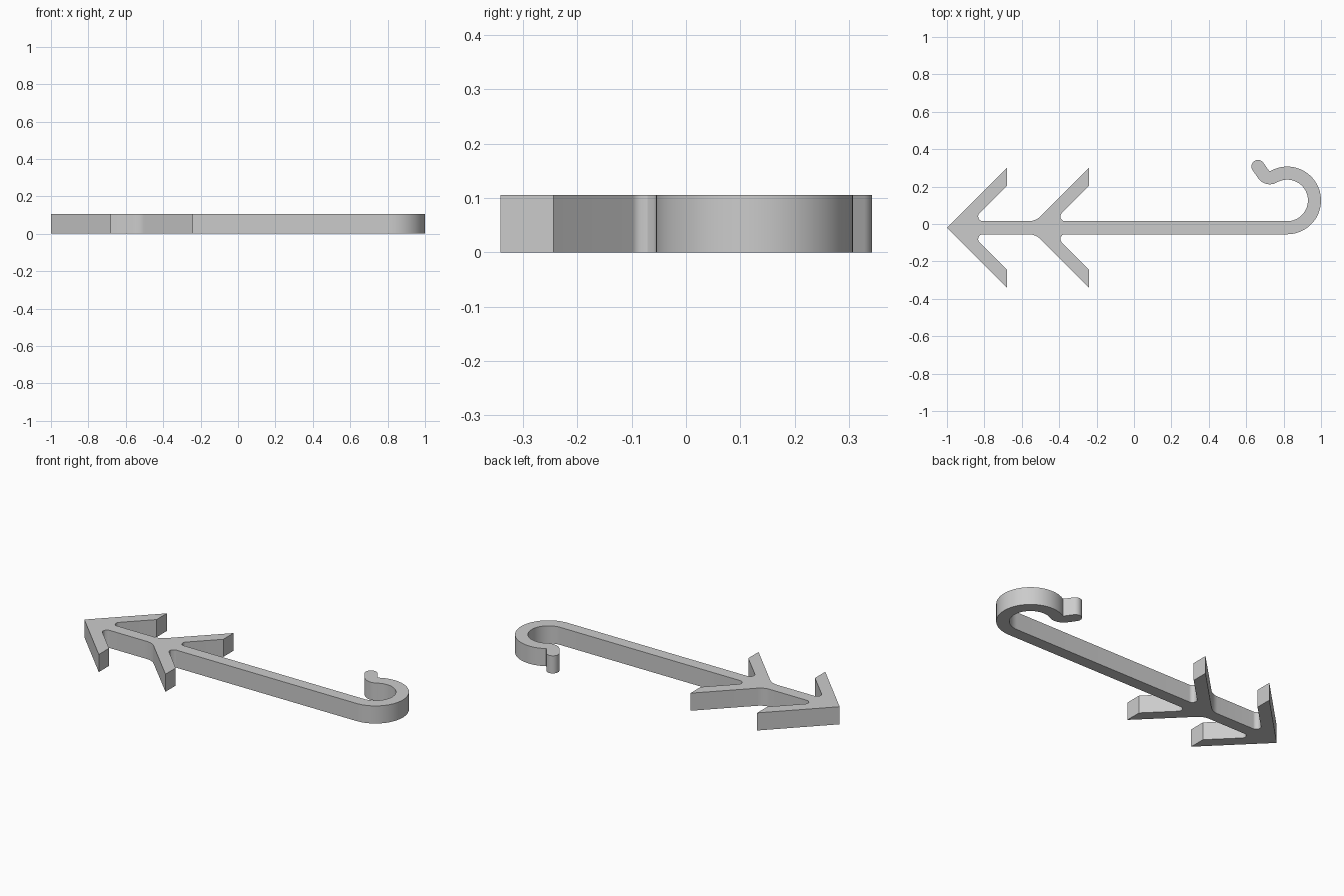
import bpy, bmesh
from math import radians, tan, sin, cos, ceil
from mathutils import Vector

cube = bpy.data.objects.get("Cube")
if cube:
    bpy.data.objects.remove(cube, do_unlink=True)

HEIGHT = 0.105
AXIS_Y = -0.02      # centre line of the shaft
HALF = 0.035        # half width of the shaft
BARB = 0.321        # reach of a barb from the centre line
BARB_END = 0.224    # inner corner of a barb's square end


def polar(centre, radius, degrees):
    a = radians(degrees)
    return centre + radius * Vector((cos(a), sin(a)))


def arc(centre, radius, start, end, step=5):
    n = max(2, ceil(abs(end - start) / step))
    return [polar(centre, radius, start + (end - start) * i / n) for i in range(n + 1)]


def fillet(before, corner, after, radius, n=8):
    """Round one corner with a tangent arc."""
    u, v = (before - corner).normalized(), (after - corner).normalized()
    half = u.angle(v) / 2
    centre = corner + (u + v).normalized() * radius / sin(half)
    a = corner + u * radius / tan(half) - centre
    b = corner + v * radius / tan(half) - centre
    spokes = [a.lerp(b, i / n).normalized() for i in range(n + 1)]
    return [centre + radius * s for s in spokes]


# Half outline of the arrow head and barbs: x, distance from axis, rounding
half_outline = [(-1.0, 0, 0)]
for tip_x, has_root in ((-0.68, False), (-0.24, True)):
    if has_root:
        half_outline.append((tip_x - BARB + HALF, HALF, 0.09))
    half_outline += [(tip_x, BARB, 0), (tip_x, BARB_END, 0),
                     (tip_x - BARB_END + HALF, HALF, 0.025)]
half_outline.append((0.819, HALF, 0))

profile = []
points = [Vector((x, d)) for x, d, _ in half_outline]
for i, (_, _, rounding) in enumerate(half_outline):
    if rounding:
        profile += fillet(points[i - 1], points[i], points[i + 1], rounding)
    else:
        profile.append(points[i])
lower = [Vector((p.x, AXIS_Y - p.y)) for p in profile]
upper = [Vector((p.x, AXIS_Y + p.y)) for p in reversed(profile)]

# Hook: large bend, reverse bend, short straight tail with a round end
bend = Vector((0.819, 0.126))
R, r = 0.146, 0.04
turn, tail = 120, 215
back = polar(bend, R + r, turn)
end = polar(polar(back, r, tail), 0.053, tail - 90)
outer = arc(bend, R + HALF, -90, turn) + arc(back, r - HALF, turn + 180, tail, 15)
cap = arc(end, HALF, tail - 180, tail, 10)
# The cap runs round the free end from the inside of the bend to the outside
inner = arc(back, r + HALF, tail, turn + 180) + arc(bend, R - HALF, turn, -90)

# Join the runs, skipping points that coincide
outline = []
for p in lower + outer + cap + inner + upper:
    if not outline or min((p - outline[-1]).length, (p - outline[0]).length) > 0.0005:
        outline.append(p)

# Extrude the outline into a flat bar
bm = bmesh.new()
base = bm.faces.new([bm.verts.new((p.x, p.y, 0)) for p in outline])
top = bmesh.ops.extrude_face_region(bm, geom=[base], use_keep_orig=True)
bmesh.ops.translate(bm, vec=(0, 0, HEIGHT),
                    verts=[g for g in top["geom"] if isinstance(g, bmesh.types.BMVert)])
bmesh.ops.recalc_face_normals(bm, faces=bm.faces)
mesh = bpy.data.meshes.new("barbed_hook")
bm.to_mesh(mesh)
bm.free()
hook = bpy.data.objects.new("barbed_hook", mesh)
bpy.context.collection.objects.link(hook)

# Single grey plastic
grey = bpy.data.materials.new("light_grey")
grey.use_nodes = True
colour = (0.6, 0.6, 0.6, 1)
grey.diffuse_color = colour
grey.node_tree.nodes["Principled BSDF"].inputs["Base Color"].default_value = colour
mesh.materials.append(grey)

bpy.ops.object.select_all(action="DESELECT")
hook.select_set(True)
bpy.context.view_layer.objects.active = hook
bpy.ops.object.shade_smooth_by_angle(angle=radians(30))
